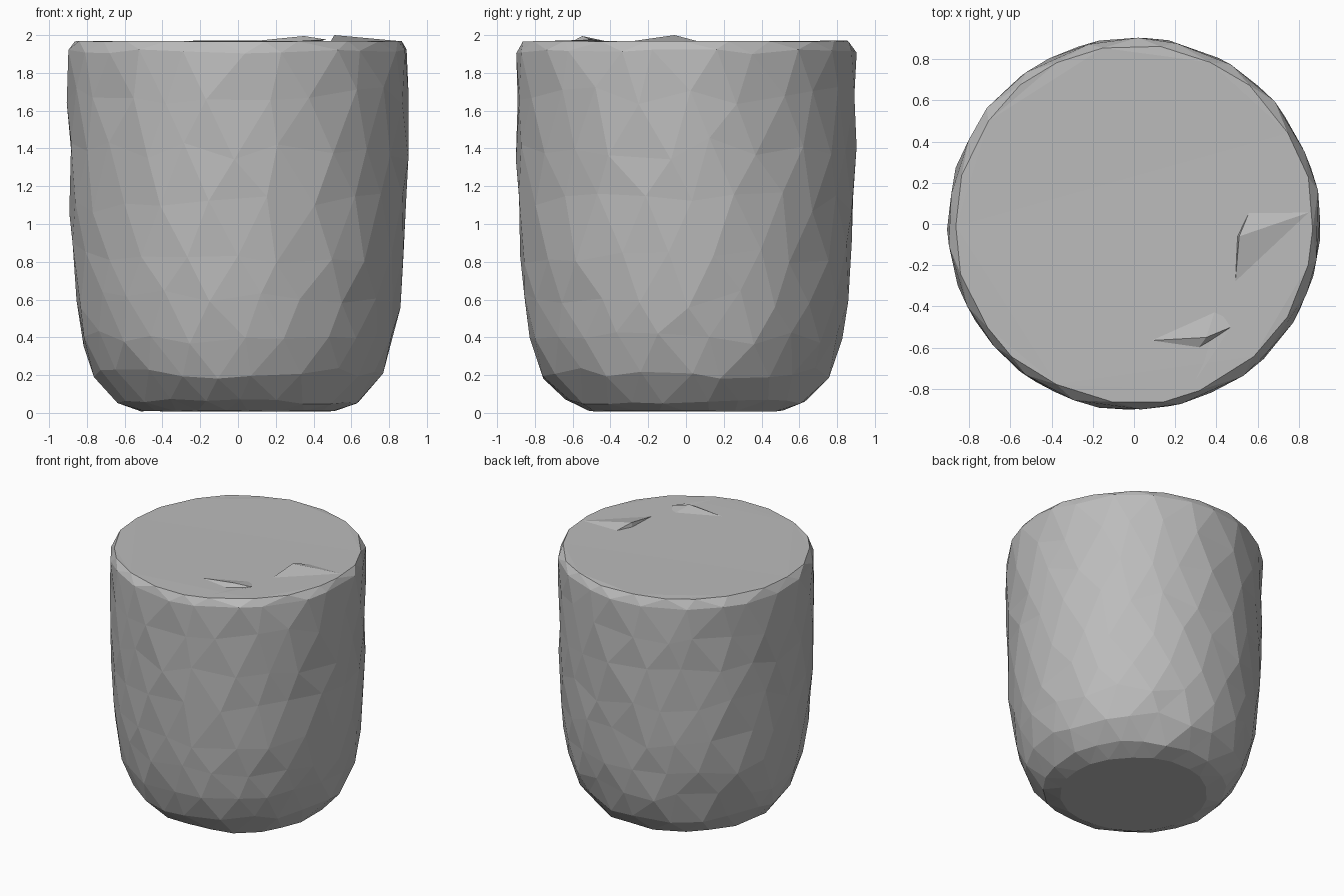
import bpy, bmesh, math, random

random.seed(7)
cube = bpy.data.objects.get("Cube")
if cube:
    bpy.data.objects.remove(cube, do_unlink=True)

grey = bpy.data.materials.new("stone_grey")
grey.use_nodes = True
color = (0.5, 0.5, 0.5, 1)
grey.diffuse_color = color
grey.node_tree.nodes["Principled BSDF"].inputs["Base Color"].default_value = color


def add_object(name, bm):
    mesh = bpy.data.meshes.new(name)
    bm.to_mesh(mesh)
    bm.free()
    mesh.materials.append(grey)
    obj = bpy.data.objects.new(name, mesh)
    bpy.context.collection.objects.link(obj)
    return obj


# Chipped body: staggered rings of triangles, as (radius, height, height jitter)
SIDES = 22
PROFILE = [(0.52, 0.01, 0.003), (0.645, 0.06, 0.015), (0.765, 0.21, 0.03),
           (0.83, 0.4, 0.045), (0.86, 0.6, 0.05), (0.882, 0.85, 0.06),
           (0.895, 1.12, 0.06), (0.9, 1.4, 0.06), (0.903, 1.68, 0.05),
           (0.903, 1.91, 0.015), (0.87, 1.968, 0.003)]
bm = bmesh.new()
rings = []
for level, (radius, height, wobble) in enumerate(PROFILE):
    ring = []
    for i in range(SIDES):
        angle = math.tau * (i + level / 2 + random.uniform(-0.2, 0.2)) / SIDES
        r = radius + random.uniform(-0.006, 0.006)
        z = height + random.uniform(-wobble, wobble)
        ring.append(bm.verts.new((r * math.cos(angle), r * math.sin(angle), z)))
    rings.append(ring)
for low, high in zip(rings, rings[1:]):
    for i in range(SIDES):
        j = (i + 1) % SIDES
        bm.faces.new((low[i], low[j], high[i]))
        bm.faces.new((low[j], high[j], high[i]))
bm.faces.new(rings[0][::-1])
top = bm.faces.new(rings[-1])
bmesh.ops.triangulate(bm, faces=[top])
add_object("stump_body", bm)


def raised_chip(name, points, faces):
    """Low faceted shard standing on the top surface."""
    bm = bmesh.new()
    verts = [bm.verts.new(p) for p in points]
    for face in faces:
        bm.faces.new([verts[i] for i in face])
    bmesh.ops.recalc_face_normals(bm, faces=bm.faces)
    add_object(name, bm)


# Front shard with a steep face toward the rim
raised_chip("front_top_chip",
            [(0.08, -0.565, 1.968), (0.35, -0.55, 1.995), (0.47, -0.5, 1.976),
             (0.31, -0.605, 1.965), (0.25, -0.83, 1.966), (0.4, -0.4, 1.963)],
            [(0, 3, 1), (1, 3, 2), (3, 4, 2), (0, 1, 5), (1, 2, 5),
             (0, 5, 3), (3, 5, 4), (4, 5, 2)])

# Side shard sloping down to the left rim
raised_chip("left_top_chip",
            [(0.51, -0.06, 2.0), (0.56, 0.06, 1.966), (0.86, 0.06, 1.968),
             (0.49, -0.3, 1.966), (0.5, -0.06, 1.96)],
            [(0, 2, 1), (0, 3, 2), (0, 1, 4), (0, 4, 3), (1, 2, 4), (2, 3, 4)])
